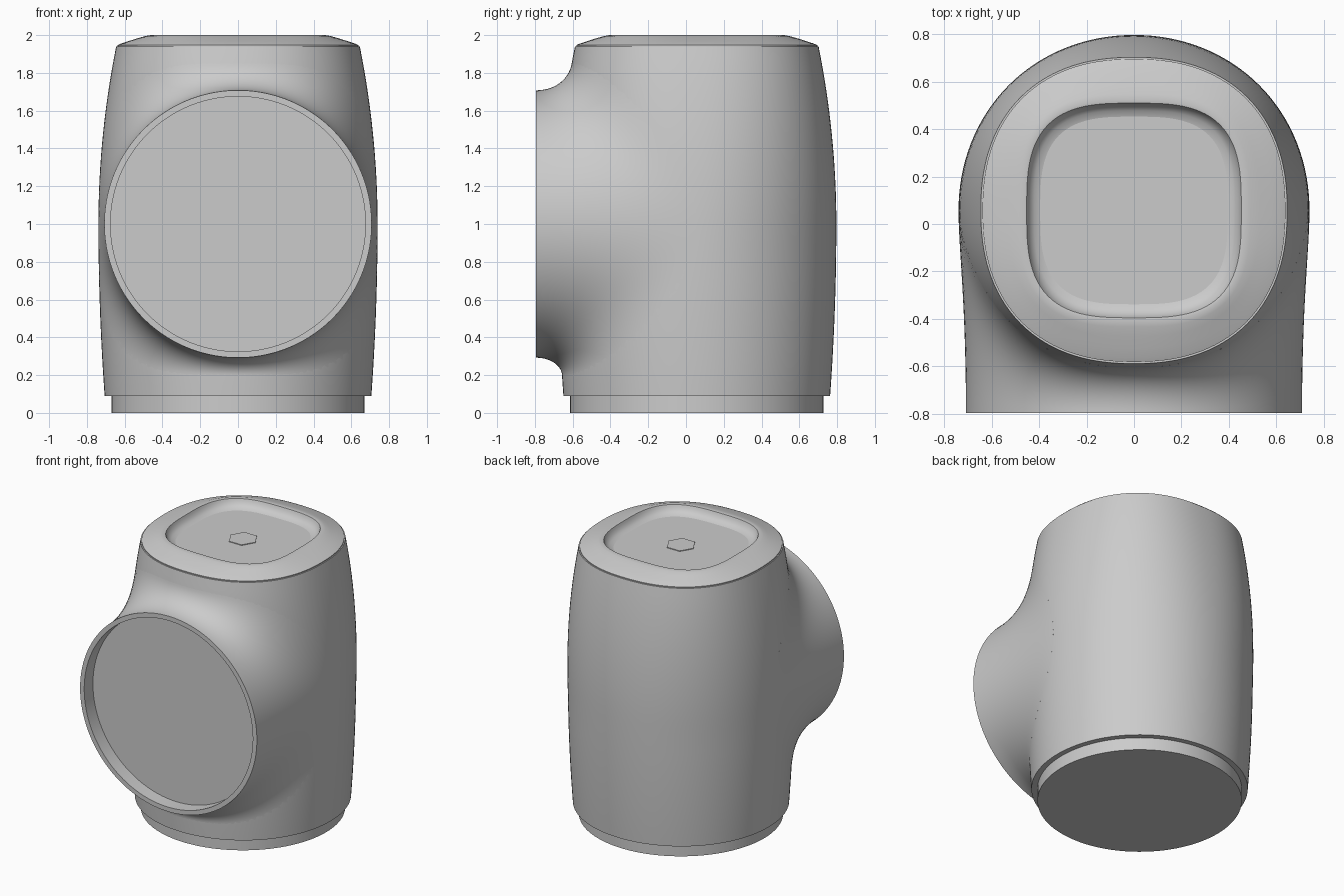
import bpy, bmesh
from math import sin, cos, pi, radians, copysign
from mathutils import Vector

if "Cube" in bpy.data.objects:
    bpy.data.objects.remove(bpy.data.objects["Cube"])

AXIS_Y = 0.057      # vertical axis of the barrel
FRONT_Y = -0.795    # plane of the front opening
PORT_R = 0.708
SEG = 128

grey = bpy.data.materials.new("plain grey")
grey.use_nodes = True
colour = (0.6, 0.6, 0.6, 1)
grey.diffuse_color = colour
grey.node_tree.nodes["Principled BSDF"].inputs["Base Color"].default_value = colour


def loft(name, rings):
    """Skin a list of equal-length rings and close both ends."""
    bm = bmesh.new()
    rows = [[bm.verts.new(p) for p in ring] for ring in rings]
    n = len(rows[0])
    for a, b in zip(rows, rows[1:]):
        for i in range(n):
            j = (i + 1) % n
            bm.faces.new((a[i], a[j], b[j], b[i]))
    bm.faces.new(rows[0])
    bm.faces.new(rows[-1])
    bmesh.ops.recalc_face_normals(bm, faces=bm.faces)
    mesh = bpy.data.meshes.new(name)
    bm.to_mesh(mesh)
    bm.free()
    mesh.materials.append(grey)
    ob = bpy.data.objects.new(name, mesh)
    bpy.context.collection.objects.link(ob)
    bpy.ops.object.select_all(action='DESELECT')
    ob.select_set(True)
    bpy.context.view_layer.objects.active = ob
    bpy.ops.object.shade_smooth_by_angle(angle=radians(30))


def squared(c, s, power):
    """Push a unit-circle point out to a squared-off circle."""
    k = (abs(c) ** power + abs(s) ** power) ** (-1 / power)
    return k * c, k * s


def ring(r, z, power=2, n=SEG):
    pts = []
    for i in range(n):
        a = 2 * pi * i / n
        u, v = squared(cos(a), sin(a), power)
        pts.append((r * u, AXIS_Y + r * v, z))
    return pts


def barrel_radius(z):
    if z > 1:
        return 0.739 - 0.094 * ((z - 1) / 0.94) ** 2
    return 0.739 - 0.033 * ((1 - z) / 0.91) ** 2


def barrel_power(z):
    """Round low down, slightly squared towards the top."""
    return 2.03 + 0.27 * max(0, (z - 0.8) / 1.14) ** 1.5


# Barrel with a stepped foot
heights = [0.09 + 1.85 * i / 32 for i in range(33)]
loft("barrel", [ring(0.67, 0), ring(0.67, 0.09)]
     + [ring(barrel_radius(z), z, barrel_power(z)) for z in heights])

# Lid: sloping shoulder around a squared, softly dished centre
lid = [(0.638, 1.93, 2.3), (0.638, 1.947, 2.3), (0.62, 1.955, 2.3),
       (0.58, 1.968, 2.4), (0.53, 1.984, 2.6), (0.49, 1.995, 2.9),
       (0.462, 2.0, 3.1), (0.452, 1.998, 3.1), (0.447, 1.985, 3.1),
       (0.437, 1.965, 3.1), (0.42, 1.95, 3.1), (0.39, 1.938, 3.1),
       (0.35, 1.931, 3.1), (0.3, 1.929, 3.1)]
loft("lid", [ring(*row) for row in lid])

# Low hexagonal fitting in the dish
loft("hex_plate", [ring(0.17, 1.92, n=6), ring(0.17, 1.933, n=6)])
loft("hex_nut", [ring(0.1, 1.925, n=6), ring(0.1, 1.945, n=6)])


# Front port: recessed disc and rim, flaring back into the barrel
def flare(theta, t):
    c, s = cos(theta), sin(theta)
    start = Vector((PORT_R * c, FRONT_Y, 1 + PORT_R * s))
    u, w = squared(c, s, 4)
    z = 1 + (0.85 if w > 0 else 0.8) * w
    r, p = barrel_radius(z), barrel_power(z)
    v = max(0, 1 - abs(u) ** p) ** (1 / p)
    end = Vector((r * u, AXIS_Y - r * v, z))
    slope = (barrel_radius(z + 0.01) - barrel_radius(z - 0.01)) / 0.02
    side = copysign(abs(u) ** (p - 1), u)
    normal = Vector((side, -v ** (p - 1), -slope)).normalized()
    depth = end.y - start.y
    corner = start + Vector((0, 0.65 * depth, 0))
    corner -= normal * (corner - end).dot(normal)
    h1 = start + Vector((0, 0.55 * depth, 0))
    h2 = end.lerp(corner, 0.55)
    q = 1 - t
    return start * q**3 + h1 * 3*q*q*t + h2 * 3*q*t*t + end * t**3


angles = [2 * pi * (i + 0.5) / SEG for i in range(SEG)]


def port_ring(r, y):
    return [(r * cos(a), y, 1 + r * sin(a)) for a in angles]


steps = 20
port = [port_ring(0.675, FRONT_Y + 0.1), port_ring(0.675, FRONT_Y)]
port += [[flare(a, k / steps) for a in angles] for k in range(steps + 1)]
port.append(port_ring(0.3, AXIS_Y))
loft("front_port", port)
